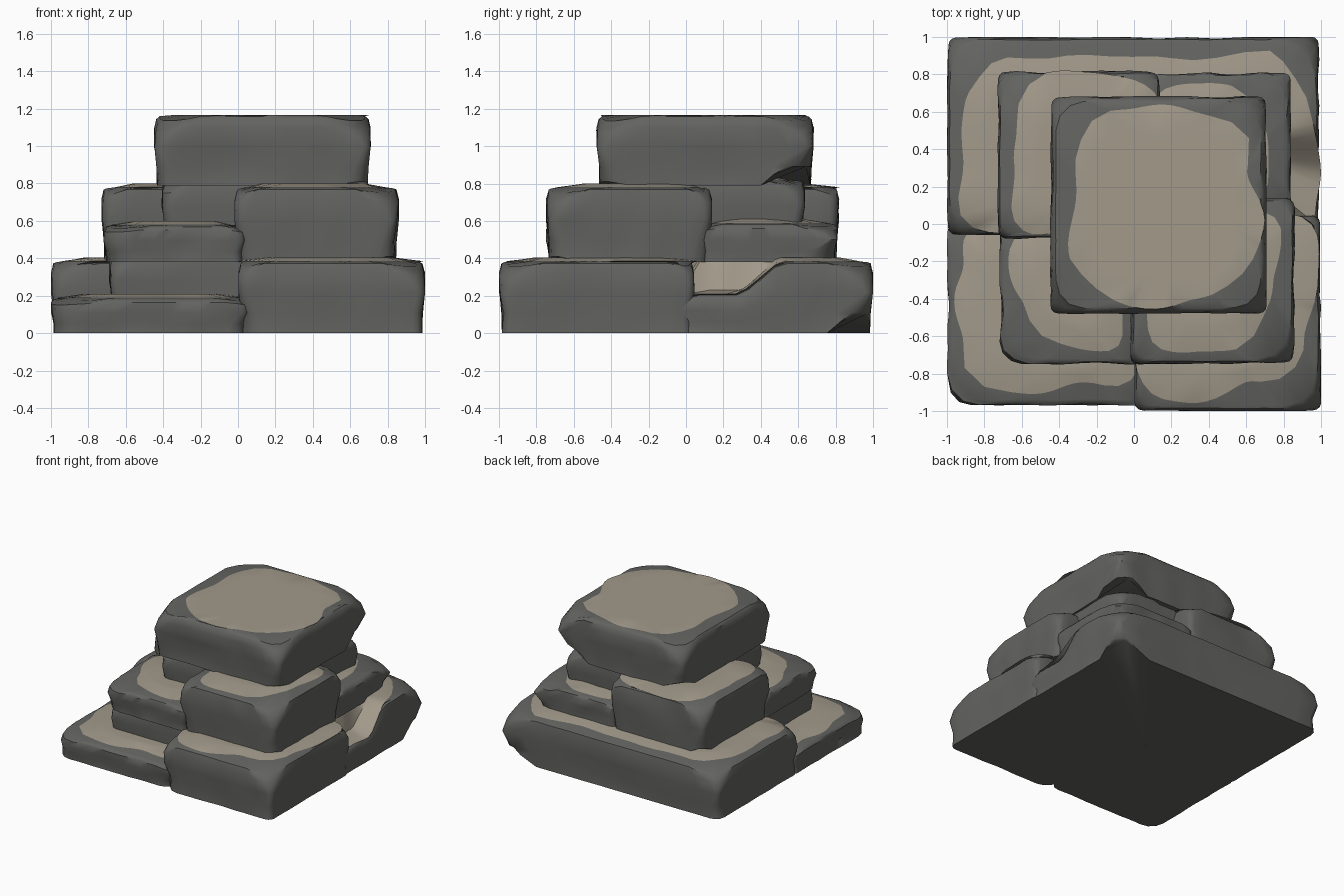
import bpy, bmesh, math
from mathutils import Vector, noise

if "Cube" in bpy.data.objects:
    bpy.data.objects.remove(bpy.data.objects["Cube"])


def material(name, rgb):
    m = bpy.data.materials.new(name)
    m.diffuse_color = (*rgb, 1)
    m.use_nodes = True
    m.node_tree.nodes["Principled BSDF"].inputs["Base Color"].default_value = m.diffuse_color
    return m


DARK = material("dark_stone", (0.125, 0.127, 0.118))
LIGHT = material("worn_sandy_top", (0.36, 0.32, 0.255))
K, M = 12, 3          # segments per side and per corner


def outline(box, ins, radii):
    """Counter-clockwise rounded rectangle; ins = left, front, right, back."""
    x0, x1, y0, y1 = box
    x0, y0, x1, y1 = x0 + ins[0], y0 + ins[1], x1 - ins[2], y1 - ins[3]
    arcs = []
    for c, (x, y, sx, sy) in enumerate(((x0, y0, 1, 1), (x1, y0, -1, 1),
                                        (x1, y1, -1, -1), (x0, y1, 1, -1))):
        r = radii[c]
        arcs.append([(x + sx * r + r * math.cos(a), y + sy * r + r * math.sin(a))
                     for a in (math.pi * (1 + c / 2 + i / M / 2) for i in range(M + 1))])
    pts = []
    for c in range(4):
        pts += [(x, y, 1 if 0 < i < M else 0.6) for i, (x, y) in enumerate(arcs[c])]
        (ax, ay), (bx, by) = arcs[c][-1], arcs[(c + 1) % 4][0]
        pts += [(ax + (bx - ax) * i / K, ay + (by - ay) * i / K, 0) for i in range(1, K)]
    return pts


def rock(name, box, z0, z1, rt=(.15,) * 4, rm=(.04,) * 4, rb=(.1,) * 4,
         rim=(.09,) * 4, lift=(0,) * 4, drop=.035, crown=.02, top=None):
    """Weathered slab: stacked outlines with cut corners and a wavy worn top."""
    top = top or (lambda x, y: z1)
    cx, cy = (box[0] + box[1]) / 2, (box[2] + box[3]) / 2
    bm = bmesh.new()
    rings = []

    def add(pts, t, dz, corner, wob):
        row = []
        for x, y, c in pts:
            n = noise.noise(Vector((x * 3.1, y * 3.1, z0 * 5 + t * 1.5 + 2)))
            d = Vector((cx - x, cy - y)).normalized() * wob * (abs(n) if wob < .05 else n)
            q = (0 if x < cx else 1) if y < cy else (3 if x < cx else 2)
            z = z0 + t * (top(x, y) - z0) + dz + c * (lift[q] if t == 0 else -corner)
            row.append(bm.verts.new((x + d.x, y + d.y, z)))
        rings.append(row)

    mix = lambda a, b, f: [p + (q - p) * f for p, q in zip(a, b)]
    add(outline(box, (.015,) * 4, rb), 0, 0, 0, .02)
    add(outline(box, (.012,) * 4, mix(rm, rb, .5)), .27, 0, 0, .04)
    add(outline(box, (0,) * 4, rm), .55, 0, 0, .03)
    add(outline(box, (0,) * 4, mix(rm, rt, .6)), .82, 0, drop * .6, .03)
    add(outline(box, (.012,) * 4, rt), 1, -.022, drop, .02)
    add(outline(box, (.03,) * 4, rt), 1, -.006 - crown * .5, drop * .6, .01)
    edge = len(rings)
    soft = [r + .07 for r in rt]
    add(outline(box, rim, soft), 1, -crown * .5, 0, .11)
    add(outline(box, [r + .09 for r in rim], soft), 1, crown * .5, 0, .04)
    add(outline(box, [r + .14 for r in rim], soft), 1, crown * .5, 0, .02)
    n = len(rings[0])
    bm.faces.new(rings[0][::-1])
    for j in range(len(rings) - 1):
        a, b = rings[j], rings[j + 1]
        for i in range(n):
            k = (i + 1) % n
            bm.faces.new((a[i], a[k], b[k], b[i])).material_index = int(j >= edge)
    hub = bm.verts.new((cx, cy, top(cx, cy) + crown * .5))
    for i in range(n):
        bm.faces.new((rings[-1][i], rings[-1][(i + 1) % n], hub)).material_index = 1
    me = bpy.data.meshes.new(name)
    bm.to_mesh(me)
    bm.free()
    me.materials.append(DARK)
    me.materials.append(LIGHT)
    ob = bpy.data.objects.new(name, me)
    bpy.context.collection.objects.link(ob)
    bpy.ops.object.select_all(action='DESELECT')
    ob.select_set(True)
    bpy.context.view_layer.objects.active = ob
    bpy.ops.object.shade_smooth_by_angle(angle=math.radians(38))
    return ob


def notch(x, y):
    """Broken dip on the right end of the back base slab."""
    if x < .82:
        return .395
    return .22 + .175 * min(1, max(0, (y - .3) / .2))


# base tier
rock("base_back", (-1, .99, -.06, 1), 0, .395, rt=(.1, .03, .16, .13),
     rb=(.05, .03, .16, .08), rim=(.09, .04, .06, .09), lift=(0, 0, .1, 0), top=notch)
rock("base_front_right", (0, 1, -1, .05), 0, .395, rt=(.06, .15, .05, .05),
     rb=(.12, .05, .05, .05), rim=(.05, .1, .08, .04))
rock("base_front_left_step", (-1, .06, -.97, 0), 0, .2, rt=(.2, .06, .03, .04),
     rm=(.13, .04, .03, .03), rb=(.12, .1, .03, .03), rim=(.08, .08, .07, .04), drop=.02)
rock("base_core", (-.69, .3, -.7, .3), .1, .43, rt=(.08,) * 4, rb=(.05,) * 4)

# middle tier
rock("middle_back_left", (-.73, .14, -.08, .82), .38, .79, rt=(.06, .05, .05, .14),
     rim=(.08, .04, .03, .07), lift=(0, 0, 0, .05))
rock("middle_front_right", (-.02, .86, -.75, .14), .38, .79, rt=(.06, .16, .06, .05),
     rim=(.05, .1, .09, .04), lift=(0, .03, 0, 0))
rock("middle_front_left_step", (-.72, .04, -.75, 0), .38, .59, rt=(.17, .05, .03, .04),
     rm=(.12, .04, .03, .03), rb=(.14, .05, .03, .03),
     rim=(.08, .08, .06, .04), drop=.02)
rock("middle_back_right_step", (.08, .84, .08, .81), .38, .6, rt=(.03, .05, .17, .05),
     rb=(.03, .03, .16, .05), rim=(.04, .04, .08, .08), drop=.02)
rock("middle_core", (-.41, .67, -.44, .64), .5, .83, rt=(.1,) * 4, rb=(.08,) * 4)

# top slab
rock("top_slab", (-.45, .71, -.48, .685), .79, 1.165, rt=(.15, .14, .17, .15),
     rb=(.08, .1, .2, .12), rim=(.12, .08, .07, .11),
     lift=(0, .02, .1, .05), drop=.04, crown=0)
